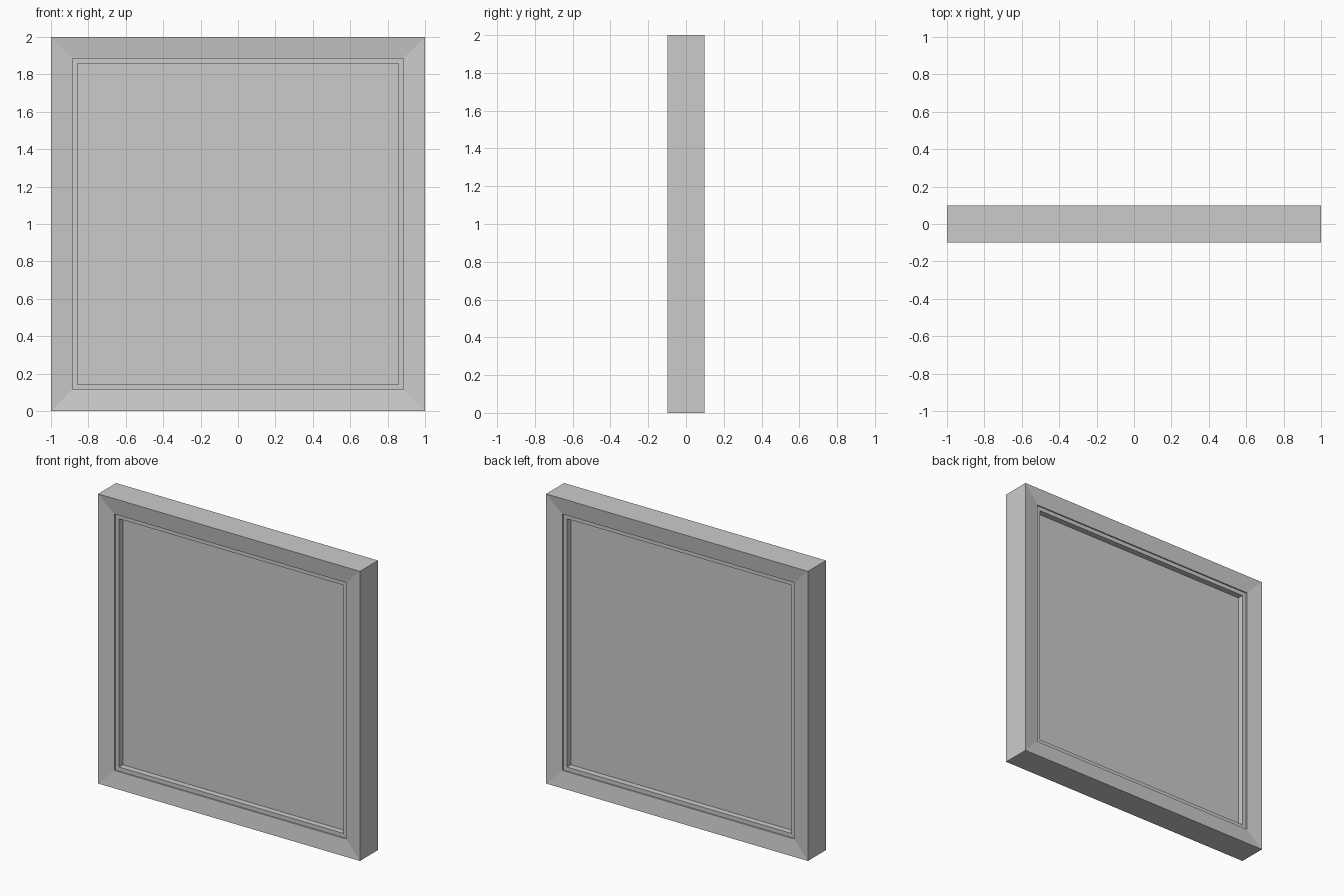
import bpy, bmesh

if "Cube" in bpy.data.objects:
    bpy.data.objects.remove(bpy.data.objects["Cube"])

CZ = 1.0  # height of the frame centre


def mitred_frame(name, profile):
    """Sweep a closed (half size, y) profile around a square with mitred corners."""
    bm = bmesh.new()
    corners = [(-1, -1), (1, -1), (1, 1), (-1, 1)]
    rings = [[bm.verts.new((sx * h, y, CZ + sz * h)) for h, y in profile]
             for sx, sz in corners]
    n = len(profile)
    for c in range(4):
        a, b = rings[c], rings[(c + 1) % 4]
        for i in range(n):
            j = (i + 1) % n
            bm.faces.new((a[i], b[i], b[j], a[j]))
    bmesh.ops.recalc_face_normals(bm, faces=bm.faces)
    mesh = bpy.data.meshes.new(name)
    bm.to_mesh(mesh)
    bm.free()
    obj = bpy.data.objects.new(name, mesh)
    bpy.context.collection.objects.link(obj)
    return obj


def both_sides(half):
    """Mirror a front half profile to the back, giving a closed loop."""
    return half + [(h, -y) for h, y in reversed(half)]


# Outer frame: faces slope inward, then a small step to a flat lip
mitred_frame("outer_frame", both_sides([
    (1.0, -0.098), (0.885, -0.083), (0.885, -0.074), (0.857, -0.074)]))

# Pane set between the lips
bpy.ops.mesh.primitive_cube_add(size=1, location=(0, 0, CZ))
pane = bpy.context.object
pane.name = "pane"
pane.scale = (1.714, 0.066, 1.714)
